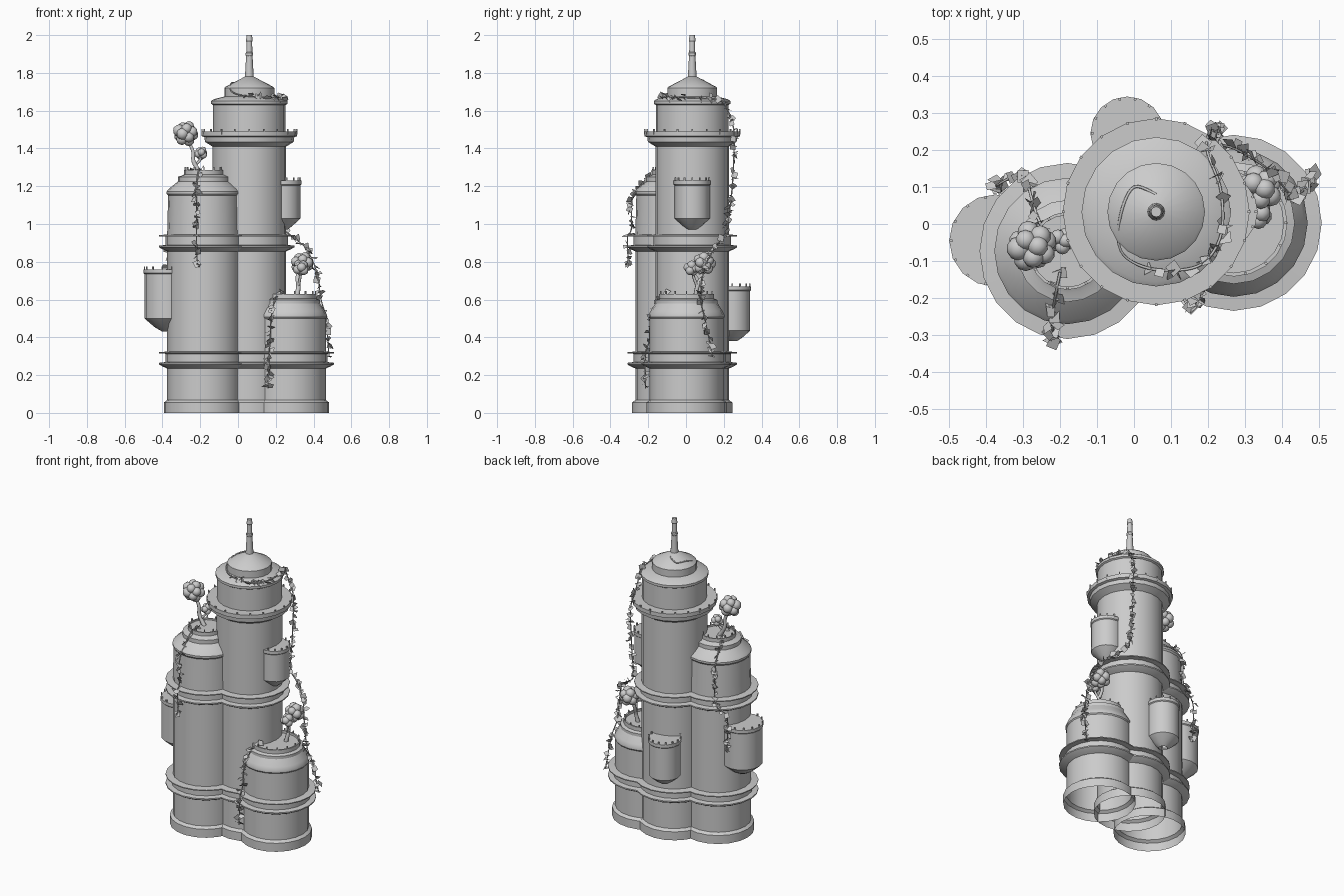
import bpy, bmesh, math, random
from mathutils import Vector, Matrix

if "Cube" in bpy.data.objects:
    bpy.data.objects.remove(bpy.data.objects["Cube"])

random.seed(4)
TAU = 2 * math.pi


def finish(bm, name, smooth=True):
    me = bpy.data.meshes.new(name)
    bm.to_mesh(me)
    bm.free()
    ob = bpy.data.objects.new(name, me)
    bpy.context.collection.objects.link(ob)
    if smooth:
        for o in bpy.context.selected_objects:
            o.select_set(False)
        ob.select_set(True)
        bpy.context.view_layer.objects.active = ob
        bpy.ops.object.shade_smooth_by_angle(angle=math.radians(30))
    return ob


def lathe(name, cx, cy, profile, sides=20):
    """Revolve (radius, z) pairs; the last ring is capped, the bottom stays open."""
    bm = bmesh.new()
    rings = [[bm.verts.new((cx + r * math.cos(TAU * i / sides), cy + r * math.sin(TAU * i / sides), z))
              for i in range(sides)] for r, z in profile]
    for a, b in zip(rings, rings[1:]):
        for i in range(sides):
            j = (i + 1) % sides
            bm.faces.new((a[i], a[j], b[j], b[i]))
    bm.faces.new(rings[-1])
    return finish(bm, name)


def posts(name, cx, cy, r, z, n, h=0.022, w=0.007):
    bm = bmesh.new()
    for i in range(n):
        a = TAU * i / n
        m = (Matrix.Translation((cx + r * math.cos(a), cy + r * math.sin(a), z + h / 2))
             @ Matrix.Rotation(a, 4, 'Z') @ Matrix.Diagonal((w, w, h, 1)))
        bmesh.ops.create_cube(bm, size=1, matrix=m)
    finish(bm, name, False)


def band(z, r=0.195):
    """Sloped flange with a thin disc above it."""
    return [(r, z), (0.222, z + 0.012), (0.238, z + 0.022), (0.238, z + 0.03), (0.205, z + 0.034),
            (0.205, z + 0.078), (0.238, z + 0.08), (0.238, z + 0.086), (r, z + 0.09)]


BASE = [(0.213, 0), (0.213, 0.055), (0.195, 0.068)]
L, C, R = (-0.18, -0.073), (0.06, 0.033), (0.27, 0.003)

# Three round towers
lathe("left_tower", *L, BASE + band(0.235) + band(0.855) + [
    (0.19, 1.15), (0.198, 1.16), (0.198, 1.172), (0.188, 1.185), (0.138, 1.225), (0.138, 1.25),
    (0.115, 1.257), (0.105, 1.262), (0.105, 1.285), (0.097, 1.285), (0.097, 1.275)])
lathe("right_tower", *R, BASE + band(0.235) + [
    (0.195, 0.50), (0.2, 0.507), (0.2, 0.52), (0.19, 0.54), (0.165, 0.58), (0.165, 0.598),
    (0.145, 0.605), (0.145, 0.63), (0.135, 0.63), (0.135, 0.615)])
lathe("central_tower", *C, BASE + band(0.235) + band(0.855) + [
    (0.195, 1.41), (0.235, 1.435), (0.238, 1.46), (0.253, 1.465), (0.253, 1.49), (0.192, 1.49),
    (0.192, 1.63), (0.202, 1.636), (0.202, 1.652), (0.19, 1.66), (0.132, 1.675), (0.132, 1.72),
    (0.125, 1.727), (0.024, 1.78)])
lathe("spire", *C, [(0.024, 1.77), (0.022, 1.8), (0.017, 1.89), (0.02, 1.895), (0.02, 1.905),
                    (0.016, 1.91), (0.015, 1.965), (0.018, 1.97), (0.014, 2.0)], 12)

# Small railing posts on the tower tops
posts("left_tower_posts", *L, 0.1, 1.28, 12)
posts("right_tower_posts", *R, 0.14, 0.622, 14)
posts("gallery_posts", *C, 0.251, 1.475, 20, 0.028)

# Turret balconies clinging to the walls
for name, x, y, r, top, low, tip in [
        ("left_balcony", -0.375, -0.045, 0.123, 0.76, 0.50, 0.43),
        ("rear_balcony", -0.018, 0.245, 0.098, 0.67, 0.435, 0.38),
        ("right_balcony", 0.237, 0.033, 0.096, 1.23, 1.03, 0.97)]:
    lathe(name, x, y, [(0.025, tip), (r * 0.55, tip + (low - tip) * 0.35), (r - 0.003, low),
                       (r - 0.003, top - 0.025), (r + 0.002, top - 0.02), (r + 0.002, top)], 16)
    posts(name + "_posts", x, y, r - 0.003, top - 0.005, 14, 0.02)


def spline(pts, step=0.012):
    """Evenly spaced points on a Catmull-Rom curve."""
    p = [Vector(q) for q in pts]
    p = [p[0]] + p + [p[-1]]
    out = []
    for a, b, c, d in zip(p, p[1:], p[2:], p[3:]):
        n = max(2, int((c - b).length / step))
        for i in range(n):
            t = i / n
            out.append(0.5 * (2 * b + (c - a) * t + (2 * a - 5 * b + 4 * c - d) * t * t
                              + (3 * b - a - 3 * c + d) * t ** 3))
    return out + [p[-1]]


def tube(name, pts, r0, r1):
    cu = bpy.data.curves.new(name, 'CURVE')
    cu.dimensions = '3D'
    cu.bevel_depth = 1
    cu.bevel_resolution = 1
    cu.use_fill_caps = True
    s = cu.splines.new('POLY')
    s.points.add(len(pts) - 1)
    for i, q in enumerate(pts):
        s.points[i].co = (*q, 1)
        s.points[i].radius = r0 + (r1 - r0) * i / (len(pts) - 1)
    bpy.context.collection.objects.link(bpy.data.objects.new(name, cu))


def vine(name, pts, bare=0):
    line = spline(pts)
    tube(name + "_stem", line, 0.004, 0.003)
    bm = bmesh.new()
    for q in line[bare::2]:
        for k in range(random.choice((1, 1, 2))):
            s = random.uniform(0.011, 0.018)
            rot = Matrix.Rotation(random.uniform(0, TAU), 4, 'Z') @ Matrix.Rotation(
                random.uniform(0.2, 1.5), 4, 'X') @ Matrix.Rotation(random.uniform(0, TAU), 4, 'Z')
            off = Vector([random.uniform(-0.013, 0.013) for _ in range(3)])
            m = Matrix.Translation(q + off) @ rot
            a, b, c, d = [bm.verts.new(m @ Vector(v)) for v in
                          ((-s, -s, 0), (s, -s, 0.004), (s, s, 0), (-s, s, 0.004))]
            bm.faces.new((a, b, c, d))
    finish(bm, name + "_leaves", False)


# Hanging leafy vines
vine("summit_vine", [(0.06, 0.08, 1.765), (0.0, 0.1, 1.75), (-0.035, 0.03, 1.745), (-0.04, -0.06, 1.71),
                     (0.0, -0.105, 1.685), (0.08, -0.125, 1.675), (0.18, -0.11, 1.67),
                     (0.235, -0.03, 1.67), (0.235, 0.09, 1.665), (0.2, 0.19, 1.65),
                     (0.2, 0.24, 1.55), (0.22, 0.255, 1.45), (0.22, 0.245, 1.2), (0.225, 0.22, 1.0),
                     (0.28, 0.2, 0.94), (0.36, 0.15, 0.87), (0.415, 0.09, 0.75), (0.44, 0.08, 0.6),
                     (0.465, 0.1, 0.5), (0.482, 0.14, 0.3)], 28)
vine("front_left_vine", [(-0.2, -0.13, 1.29), (-0.21, -0.18, 1.275), (-0.22, -0.24, 1.2),
                         (-0.22, -0.285, 1.13), (-0.22, -0.29, 0.97), (-0.22, -0.31, 0.93),
                         (-0.215, -0.305, 0.78)])
vine("rear_left_vine", [(-0.24, -0.03, 1.29), (-0.265, 0.03, 1.25), (-0.285, 0.1, 1.17),
                        (-0.285, 0.115, 0.97), (-0.32, 0.13, 0.9), (-0.37, 0.105, 0.84),
                        (-0.365, 0.1, 0.62)])
vine("front_right_vine", [(0.22, -0.1, 0.63), (0.195, -0.14, 0.6), (0.175, -0.185, 0.5),
                          (0.17, -0.195, 0.38), (0.165, -0.215, 0.31), (0.158, -0.215, 0.13)])


def crown(name, centre, r, blob, n):
    """Cluster of balls around a centre."""
    bm = bmesh.new()
    for i in range(n):
        z = 1 - 2 * (i + 0.5) / n
        a = i * 2.4
        h = math.sqrt(1 - z * z)
        p = Vector(centre) + r * Vector((h * math.cos(a), h * math.sin(a), z))
        bmesh.ops.create_icosphere(bm, subdivisions=2, radius=blob * random.uniform(0.9, 1.1),
                                   matrix=Matrix.Translation(p))
    finish(bm, name)


# Rooftop trees
tube("left_tree_trunk", spline([(-0.2, -0.06, 1.27), (-0.235, -0.06, 1.33), (-0.24, -0.06, 1.39),
                                (-0.275, -0.06, 1.46)]), 0.014, 0.008)
tube("left_tree_branch", spline([(-0.23, -0.06, 1.31), (-0.2, -0.05, 1.34), (-0.195, -0.045, 1.375)]),
     0.009, 0.006)
crown("left_tree_crown", (-0.275, -0.06, 1.48), 0.04, 0.03, 14)
crown("left_tree_small_crown", (-0.195, -0.045, 1.375), 0.018, 0.02, 7)
tube("right_tree_trunk", spline([(0.31, 0.05, 0.61), (0.32, 0.06, 0.67), (0.315, 0.08, 0.72),
                                 (0.335, 0.1, 0.78)]), 0.014, 0.008)
tube("right_tree_branch", spline([(0.32, 0.06, 0.67), (0.33, 0.04, 0.72), (0.335, 0.035, 0.76)]),
     0.009, 0.006)
crown("right_tree_crown", (0.34, 0.095, 0.79), 0.036, 0.027, 13)
crown("right_tree_small_crown", (0.335, 0.03, 0.765), 0.02, 0.023, 7)
